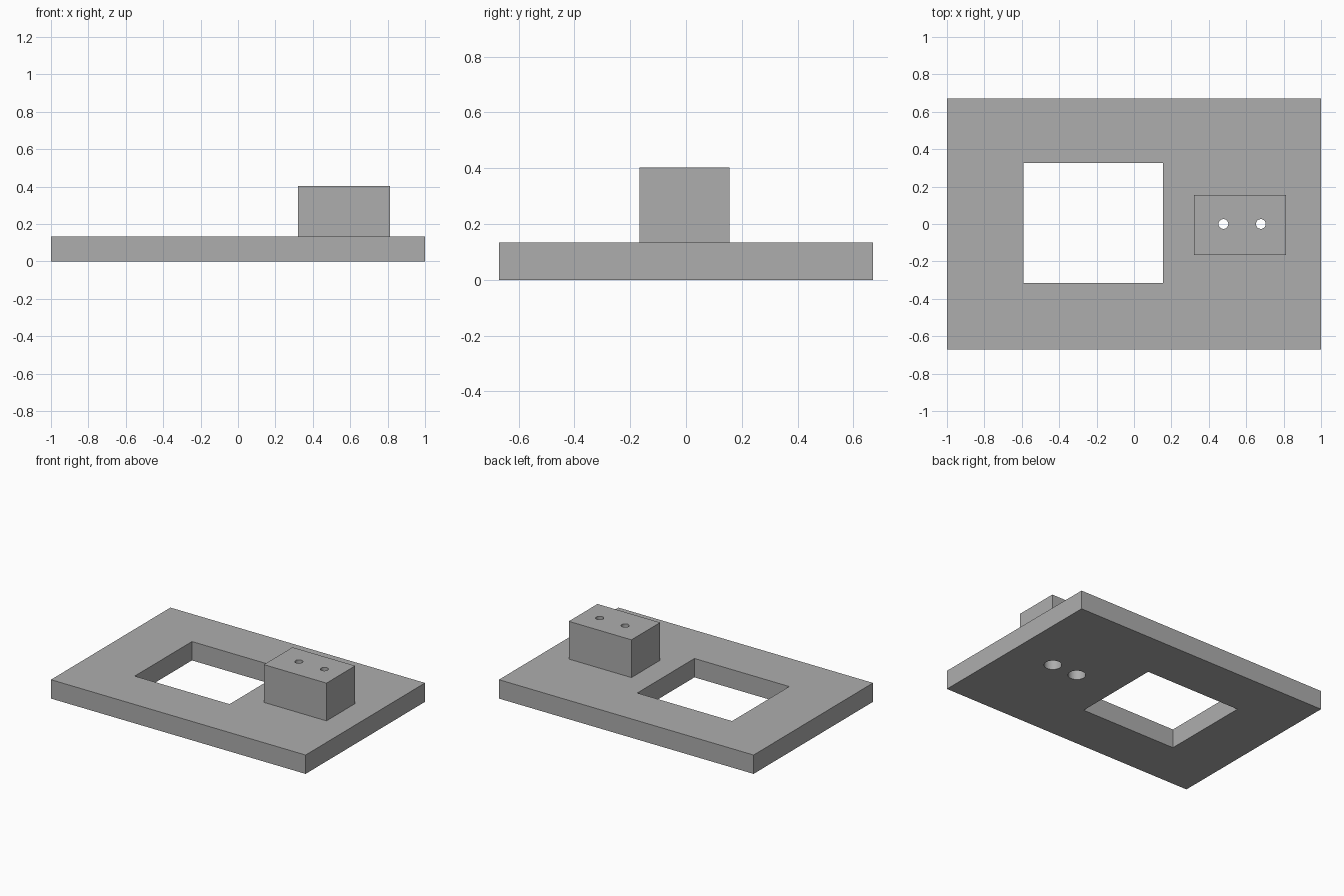
import bpy

if "Cube" in bpy.data.objects:
    bpy.data.objects.remove(bpy.data.objects["Cube"])

grey = bpy.data.materials.new("machined_grey")
grey.diffuse_color = (0.42, 0.42, 0.42, 1)
grey.use_nodes = True
grey.node_tree.nodes["Principled BSDF"].inputs["Base Color"].default_value = grey.diffuse_color


def box(name, lo, hi):
    bpy.ops.mesh.primitive_cube_add(size=1, location=[(a + b) / 2 for a, b in zip(lo, hi)])
    ob = bpy.context.object
    ob.name = name
    ob.scale = [b - a for a, b in zip(lo, hi)]
    bpy.ops.object.transform_apply(location=False, rotation=False, scale=True)
    ob.data.materials.append(grey)
    return ob


def rod(name, x, radius, z0, z1):
    bpy.ops.mesh.primitive_cylinder_add(vertices=48, radius=radius, depth=z1 - z0,
                                        location=(x, 0, (z0 + z1) / 2))
    ob = bpy.context.object
    ob.name = name
    ob.data.materials.append(grey)
    return ob


def cut(target, cutter):
    mod = target.modifiers.new(cutter.name, 'BOOLEAN')
    mod.operation = 'DIFFERENCE'
    mod.solver = 'EXACT'
    mod.object = cutter
    bpy.context.view_layer.objects.active = target
    bpy.ops.object.modifier_apply(modifier=mod.name)
    bpy.data.objects.remove(cutter)


T = 0.134  # plate thickness

# Base plate and raised block
plate = box("base_plate", (-1, -0.67, 0), (1, 0.67, T))
block = box("mounting_block", (0.32, -0.167, T), (0.812, 0.155, 0.402))

# Rectangular window through the plate
cut(plate, box("window_cutter", (-0.59, -0.316, -0.1), (0.155, 0.326, 0.3)))

# Stepped bolt holes: wide through the plate, narrow through the block
for x in (0.478, 0.678):
    cut(plate, rod("wide_hole_cutter", x, 0.057, -0.1, 0.3))
    cut(block, rod("narrow_hole_cutter", x, 0.026, 0.05, 0.5))

# Smooth hole walls, sharp edges elsewhere
for ob in (plate, block):
    bpy.ops.object.select_all(action='DESELECT')
    ob.select_set(True)
    bpy.context.view_layer.objects.active = ob
    bpy.ops.object.shade_smooth_by_angle()
